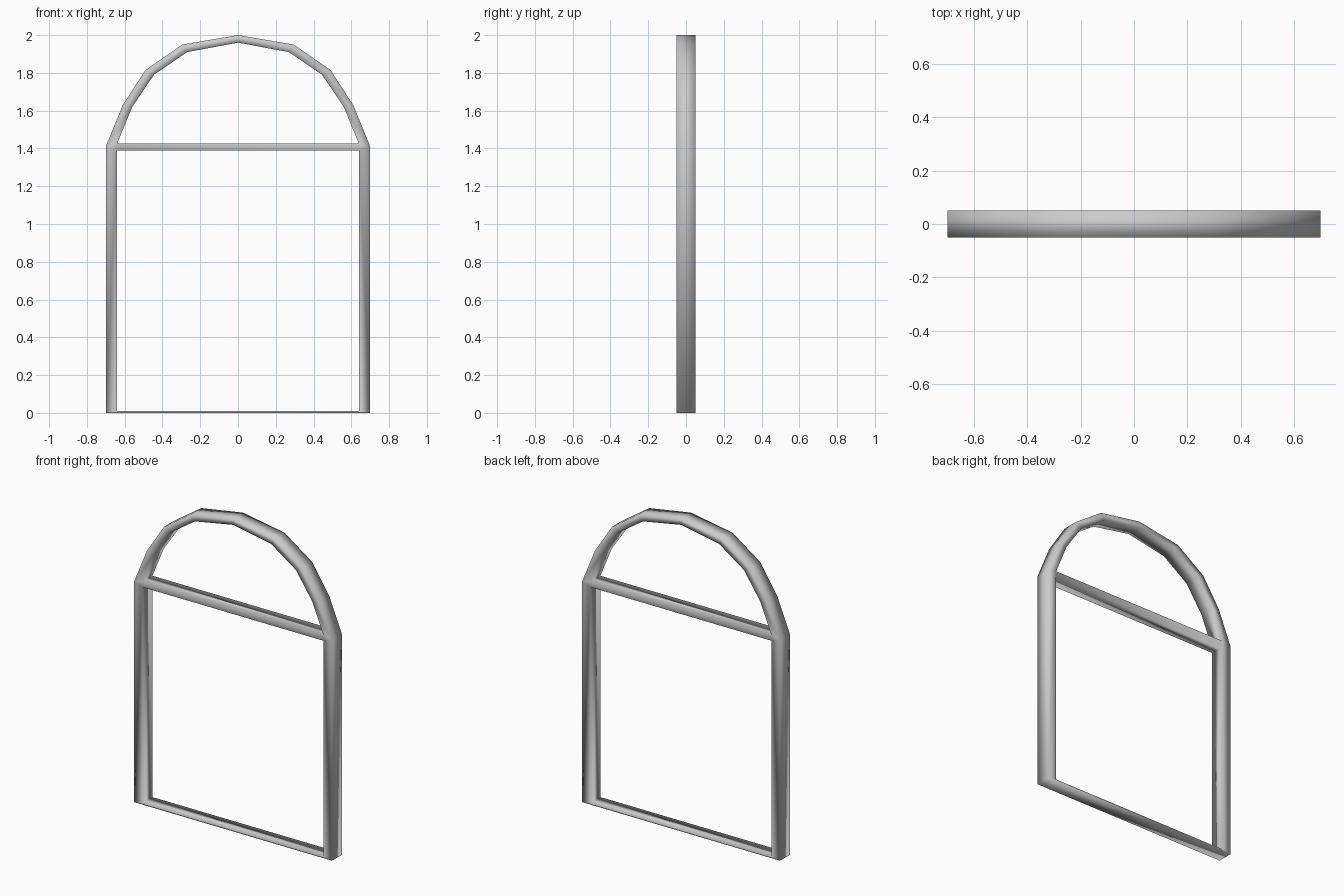
import bpy
import bmesh

cube = bpy.data.objects.get("Cube")
if cube:
    bpy.data.objects.remove(cube, do_unlink=True)

DEPTH = 0.10

# Half profiles in (x, z): from the arch spring line up to the crown
ARCH_OUTER = [(0.70, 1.41), (0.61, 1.63), (0.49, 1.815), (0.295, 1.95), (0, 2.0)]
ARCH_INNER = [(0.64, 1.425), (0.56, 1.62), (0.445, 1.79), (0.27, 1.91), (0, 1.96)]
FOOT_OUTER = (0.70, 0.0)
FOOT_INNER = (0.64, 0.01)
TRANSOM_LOW = (0.64, 1.39)


def make_material(name, value):
    mat = bpy.data.materials.new(name)
    mat.use_nodes = True
    colour = (value, value, value, 1)
    mat.diffuse_color = colour
    mat.node_tree.nodes["Principled BSDF"].inputs["Base Color"].default_value = colour
    return mat


bm = bmesh.new()
verts = {}


def vert(point, side=1):
    key = (point[0] * side, point[1])
    if key not in verts:
        verts[key] = bm.verts.new((key[0], -DEPTH / 2, key[1]))
    return verts[key]


def face(*corners):
    bm.faces.new(corners)


for s in (-1, 1):
    # Arch segments
    for i in range(len(ARCH_OUTER) - 1):
        face(vert(ARCH_OUTER[i], s), vert(ARCH_OUTER[i + 1], s),
             vert(ARCH_INNER[i + 1], s), vert(ARCH_INNER[i], s))
    # Upright, and the small joint where it meets the transom
    face(vert(FOOT_OUTER, s), vert(ARCH_OUTER[0], s),
         vert(TRANSOM_LOW, s), vert(FOOT_INNER, s))
    face(vert(ARCH_OUTER[0], s), vert(ARCH_INNER[0], s), vert(TRANSOM_LOW, s))

# Transom and thin sill
for low, high in ((TRANSOM_LOW, ARCH_INNER[0]), (FOOT_OUTER, FOOT_INNER)):
    face(vert(low, -1), vert(low), vert(high), vert(high, -1))

# Give the flat frame its depth, keeping both front and back closed
bmesh.ops.recalc_face_normals(bm, faces=bm.faces[:])
front = bm.faces[:]
result = bmesh.ops.extrude_face_region(bm, geom=front, use_keep_orig=True)
moved = [g for g in result["geom"] if isinstance(g, bmesh.types.BMVert)]
bmesh.ops.translate(bm, verts=moved, vec=(0, DEPTH, 0))
bmesh.ops.recalc_face_normals(bm, faces=bm.faces[:])
for f in bm.faces:
    f.smooth = True

mesh = bpy.data.meshes.new("arched_window_frame")
bm.to_mesh(mesh)
bm.free()
mesh.materials.append(make_material("frame_grey", 0.6))
frame = bpy.data.objects.new("arched_window_frame", mesh)
bpy.context.collection.objects.link(frame)
